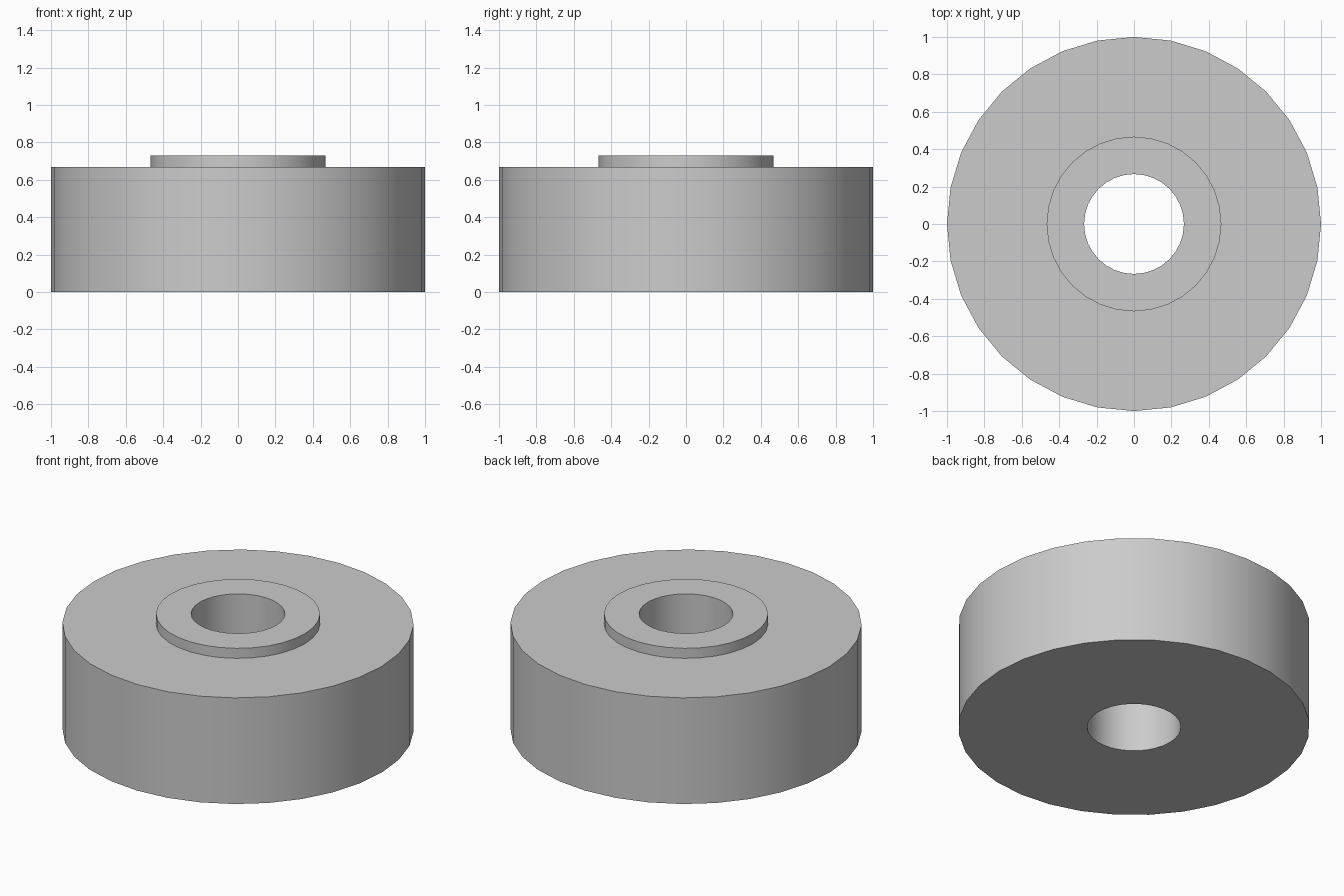
import bpy
import bmesh
from math import cos, sin, tau, radians

cube = bpy.data.objects.get("Cube")
if cube:
    bpy.data.objects.remove(cube, do_unlink=True)

SIDES = 32

# Plain grey material
grey = bpy.data.materials.new("light_grey")
grey.use_nodes = True
colour = (0.6, 0.6, 0.6, 1.0)
grey.diffuse_color = colour
grey.node_tree.nodes["Principled BSDF"].inputs["Base Color"].default_value = colour


def lathe_closed(name, profile):
    """Spin a closed (radius, height) outline round the z axis."""
    bm = bmesh.new()
    rings = []
    for r, z in profile:
        rings.append([bm.verts.new((r * cos(tau * i / SIDES), r * sin(tau * i / SIDES), z))
                      for i in range(SIDES)])
    for k, ring in enumerate(rings):
        above = rings[(k + 1) % len(rings)]
        for i in range(SIDES):
            j = (i + 1) % SIDES
            bm.faces.new((ring[i], ring[j], above[j], above[i]))
    bmesh.ops.recalc_face_normals(bm, faces=bm.faces)
    mesh = bpy.data.meshes.new(name)
    bm.to_mesh(mesh)
    bm.free()
    mesh.materials.append(grey)
    obj = bpy.data.objects.new(name, mesh)
    bpy.context.collection.objects.link(obj)
    bpy.ops.object.select_all(action="DESELECT")
    obj.select_set(True)
    bpy.context.view_layer.objects.active = obj
    bpy.ops.object.shade_smooth_by_angle(angle=radians(30))
    return obj


# Thick disc with a raised collar and a bore right through
BORE, COLLAR, RIM = 0.267, 0.467, 1.0
DISC_TOP, COLLAR_TOP = 0.667, 0.73
lathe_closed("wheel_with_collar", [
    (BORE, 0), (RIM, 0), (RIM, DISC_TOP),
    (COLLAR, DISC_TOP), (COLLAR, COLLAR_TOP), (BORE, COLLAR_TOP),
])
